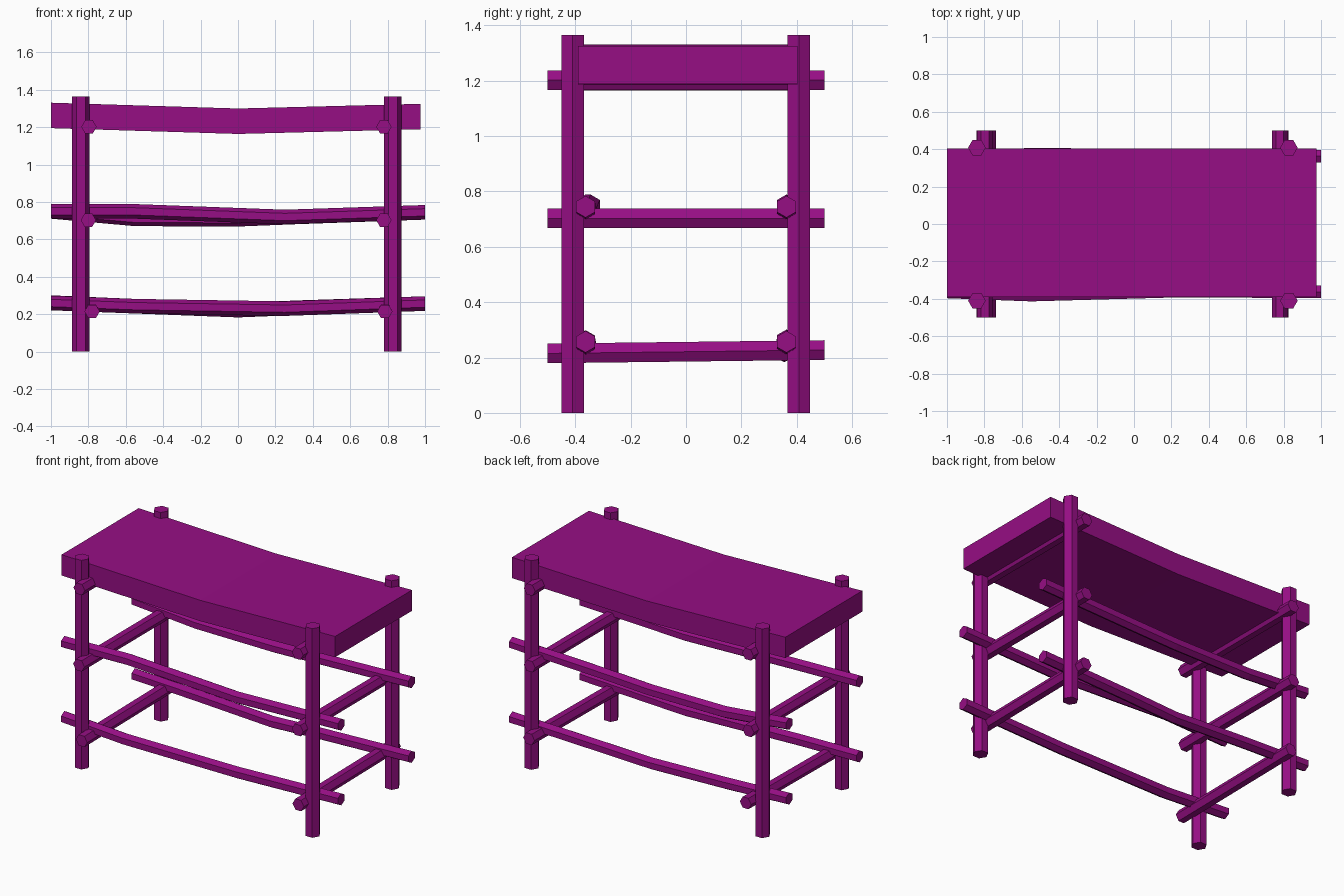
import bpy
import bmesh
from math import cos, sin, pi
from mathutils import Vector

cube = bpy.data.objects.get("Cube")
if cube:
    bpy.data.objects.remove(cube, do_unlink=True)

COLOR = (0.305, 0.0044, 0.231, 1.0)
purple = bpy.data.materials.new("purple_wood")
purple.use_nodes = True
purple.diffuse_color = COLOR
purple.node_tree.nodes["Principled BSDF"].inputs["Base Color"].default_value = COLOR

X, Y, Z = Vector((1, 0, 0)), Vector((0, 1, 0)), Vector((0, 0, 1))
HEXAGON = [(cos(i * pi / 3), sin(i * pi / 3)) for i in range(6)]


def sweep(name, path, section, u, v):
    """Loft a flat section, spanned by u and v, through the points of a path."""
    bm = bmesh.new()
    rings = [[bm.verts.new(Vector(p) + u * a + v * b) for a, b in section]
             for p in path]
    n = len(section)
    for r0, r1 in zip(rings, rings[1:]):
        for i in range(n):
            j = (i + 1) % n
            bm.faces.new((r0[i], r0[j], r1[j], r1[i]))
    bm.faces.new(rings[0])
    bm.faces.new(rings[-1])
    bmesh.ops.recalc_face_normals(bm, faces=bm.faces)
    mesh = bpy.data.meshes.new(name)
    bm.to_mesh(mesh)
    bm.free()
    mesh.materials.append(purple)
    obj = bpy.data.objects.new(name, mesh)
    bpy.context.collection.objects.link(obj)


def pole(name, path, radius, point_axis, flat_axis):
    """Six-sided pole with its corners along point_axis."""
    section = [(radius * a, radius * b) for a, b in HEXAGON]
    sweep(name, path, section, point_axis, flat_axis)


# Sagging slab on top
slab = [(-0.397, -0.068), (0.397, -0.068), (0.397, 0.068), (-0.397, 0.068)]
sweep("table_top", [(-1, 0.006, 1.263), (0, 0.006, 1.232), (0.975, 0.006, 1.257)],
      slab, Y, Z)

# Upright legs and the cross bars between them
for side, leg_x, bar_x in (("right", -0.84, (-0.78, -0.80, -0.797)),
                           ("left", 0.828, (0.785, 0.78, 0.78))):
    for end, y in (("front", -0.41), ("back", 0.408)):
        pole(f"{end}_{side}_leg", [(leg_x, y, 0), (leg_x, y, 1.365)], 0.047, X, Y)
    for level, x, z0, z1 in zip(("lower", "middle", "upper"), bar_x,
                                (0.215, 0.703, 1.202), (0.227, 0.703, 1.202)):
        pole(f"{level}_{side}_cross_bar", [(x, -0.5, z0), (x, 0.5, z1)], 0.041, X, Z)

# Long bent rails just inside the legs
rails = {
    "front_middle_rail": [(-1, -0.363, 0.75), (-0.55, -0.345, 0.75),
                          (0.25, -0.358, 0.72), (1, -0.363, 0.745)],
    "back_middle_rail": [(-1, 0.363, 0.75), (-0.55, 0.372, 0.71),
                         (0, 0.37, 0.708), (0.3, 0.365, 0.72), (1, 0.363, 0.745)],
    "front_lower_rail": [(-1, -0.363, 0.26), (-0.55, -0.38, 0.243),
                         (0.25, -0.358, 0.23), (1, -0.363, 0.257)],
    "back_lower_rail": [(-1, 0.363, 0.262), (-0.55, 0.365, 0.243),
                        (0, 0.355, 0.222), (0.35, 0.36, 0.236), (1, 0.363, 0.257)],
}
for name, path in rails.items():
    pole(name, path, 0.039, Z, Y)
